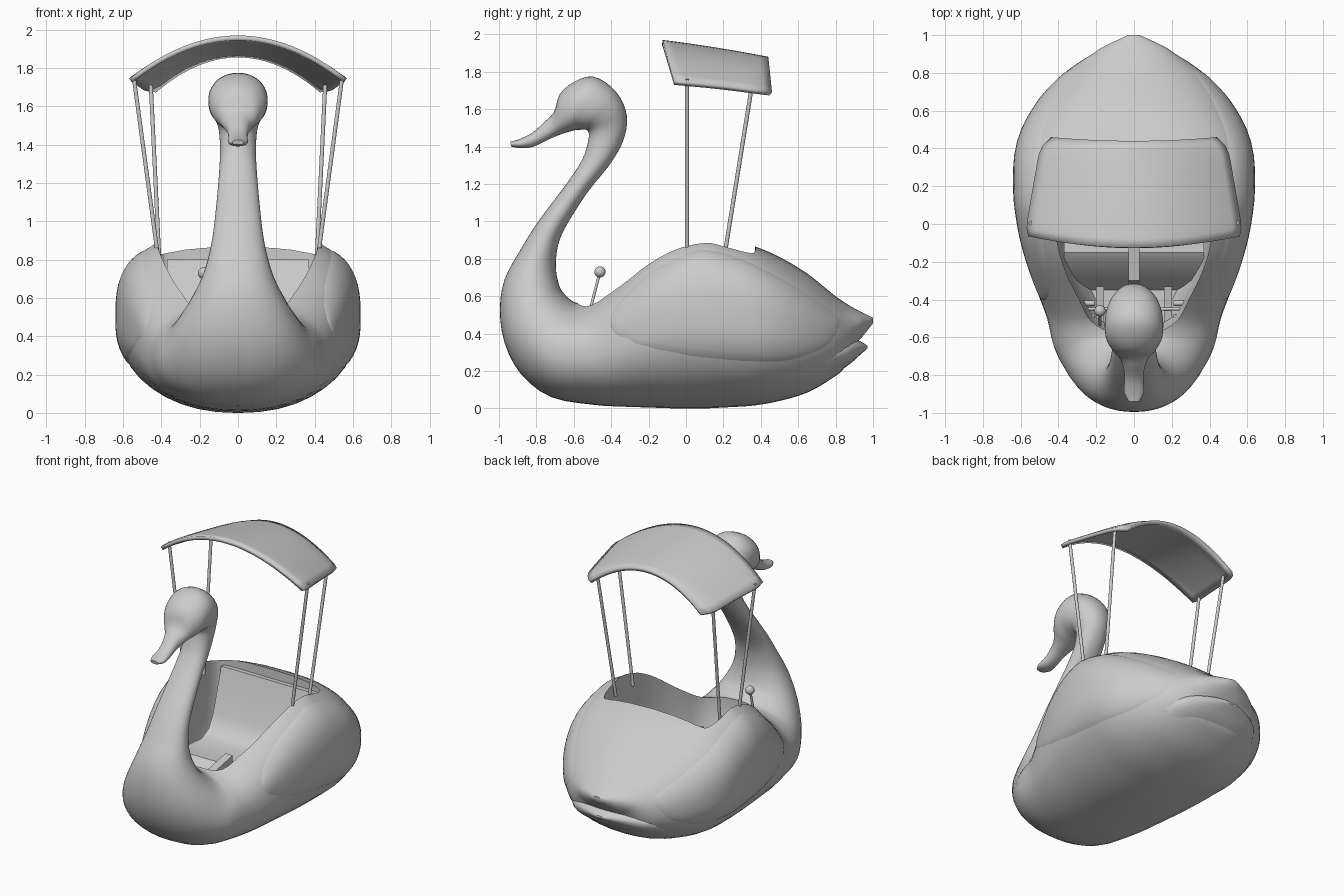
import bpy, bmesh, math
from mathutils import Vector

if "Cube" in bpy.data.objects:
    bpy.data.objects.remove(bpy.data.objects["Cube"])

GREY = (0.6, 0.6, 0.6, 1)
shell = bpy.data.materials.new("pale_grey_shell")
shell.use_nodes = True
shell.diffuse_color = GREY
shell.node_tree.nodes["Principled BSDF"].inputs["Base Color"].default_value = GREY


def finish(name, bm, angle=40):
    """Turn a bmesh into a smooth shaded object."""
    bmesh.ops.recalc_face_normals(bm, faces=bm.faces[:])
    mesh = bpy.data.meshes.new(name)
    bm.to_mesh(mesh)
    bm.free()
    ob = bpy.data.objects.new(name, mesh)
    bpy.context.collection.objects.link(ob)
    mesh.materials.append(shell)
    smooth(ob, angle)
    return ob


def smooth(ob, angle=40):
    bpy.ops.object.select_all(action="DESELECT")
    ob.select_set(True)
    bpy.context.view_layer.objects.active = ob
    bpy.ops.object.shade_smooth_by_angle(angle=math.radians(angle))


def loft(name, rings, closed=True, angle=40):
    """Skin rows of points; closed rows become capped tubes."""
    bm = bmesh.new()
    rows = [[bm.verts.new(p) for p in ring] for ring in rings]
    n = len(rows[0])
    for a, b in zip(rows, rows[1:]):
        for i in range(n if closed else n - 1):
            j = (i + 1) % n
            bm.faces.new((a[i], a[j], b[j], b[i]))
    if closed:
        bm.faces.new(rows[0])
        bm.faces.new(rows[-1])
    return finish(name, bm, angle)


def spline(keys, steps):
    """Catmull-Rom interpolation of tuples."""
    out = []
    for i in range(len(keys) - 1):
        a, b, c, d = (keys[min(max(i + k, 0), len(keys) - 1)] for k in (-1, 0, 1, 2))
        for s in range(steps):
            t = s / steps
            out.append(tuple(q + t / 2 * (r - p + t * (2*p - 5*q + 4*r - u + t * (3*q - p - 3*r + u)))
                             for p, q, r, u in zip(a, b, c, d)))
    return out + [keys[-1]]


def power(v, e):
    return math.copysign(abs(v) ** e, v)


def point(ring, t):
    """Point at angle t on a cross-section spanning bottom to top."""
    ay, az, by, bz, w, p = ring
    q = p if math.sin(t) > 0 else 2.2
    k = power(math.sin(t), 2 / q)
    return Vector((max(w, 0.004) * power(math.cos(t), 2 / q),
                   (ay + by + k * (by - ay)) / 2, (az + bz + k * (bz - az)) / 2))


def ring_points(ring, sides=40):
    return [point(ring, math.tau * i / sides) for i in range(sides)]


# Body stations: y, bottom, top, half width, squareness of the upper half
body = [(1.0, .455, .485, .03, 2), (.94, .38, .515, .16, 2), (.9, .33, .535, .22, 2),
        (.85, .22, .565, .3, 2.1), (.78, .16, .615, .39, 2.2), (.65, .085, .72, .5, 2.4),
        (.5, .04, .81, .58, 2.7), (.36, .015, .87, .615, 3), (.2, .005, .925, .62, 3),
        (.1, 0, .945, .615, 3), (-.05, 0, .91, .595, 3), (-.2, .005, .82, .56, 3),
        (-.35, .01, .69, .515, 2.8), (-.5, .02, .58, .46, 2.4)]
body = [(y, lo, y, hi, w, p) for y, lo, hi, w, p in body]

# Breast, neck, head and bill: front point, back point, half width
neck = [(-.72, .06, -.57, .565, .425), (-.88, .18, -.6, .57, .37), (-.97, .35, -.64, .6, .31),
        (-.995, .53, -.675, .65, .245), (-.97, .69, -.695, .74, .185), (-.89, .84, -.69, .84, .148),
        (-.79, 1.0, -.655, .95, .125), (-.64, 1.2, -.53, 1.15, .105), (-.555, 1.33, -.41, 1.3, .095),
        (-.525, 1.42, -.34, 1.42, .095), (-.52, 1.47, -.315, 1.53, .105), (-.535, 1.49, -.335, 1.63, .13),
        (-.56, 1.49, -.4, 1.72, .15), (-.59, 1.488, -.5, 1.775, .155), (-.63, 1.478, -.6, 1.745, .145),
        (-.67, 1.465, -.675, 1.68, .11), (-.72, 1.445, -.705, 1.585, .075), (-.77, 1.42, -.76, 1.53, .055),
        (-.83, 1.395, -.82, 1.475, .05), (-.89, 1.392, -.89, 1.44, .053), (-.935, 1.4, -.94, 1.425, .03)]
neck = [k + (2.1,) for k in neck]
swan = loft("swan_body", [ring_points(r) for r in spline(body + neck, 3)])

# Lower tail feather
tail = [(.75, .16, .75, .4, .37, 2), (.86, .225, .86, .38, .28, 2),
        (.93, .285, .93, .36, .15, 2), (.97, .32, .97, .335, .03, 2)]
loft("lower_tail", [ring_points(r, 24) for r in spline(tail, 3)])

# Cockpit opening, cut out of the body
half = spline([(.0, .37), (.33, .37), (.41, .33), (.43, .2), (.42, .0), (.395, -.15), (.35, -.28),
               (.29, -.4), (.23, -.51), (.13, -.57), (.0, -.58)], 3)
outline = half + [(-x, y) for x, y in half[-2:0:-1]]
levels = [(.16, .82), (.24, .92), (.5, 1), (1.0, 1)]
cutter = loft("cockpit_cutter", [[(x * s, y * s, z) for x, y in outline] for z, s in levels])
cut = swan.modifiers.new("cockpit", "BOOLEAN")
cut.operation = "DIFFERENCE"
cut.solver = "EXACT"
cut.object = cutter
bpy.context.view_layer.objects.active = swan
bpy.ops.object.modifier_apply(modifier=cut.name)
bpy.data.objects.remove(cutter)
smooth(swan)

# Wings: raised patches that hug the hull between a lower and an upper edge
dense = spline(body, 12)


def section(y):
    for a, b in zip(dense, dense[1:]):
        if a[0] >= y >= b[0]:
            t = (a[0] - y) / (a[0] - b[0])
            return tuple(p + (q - p) * t for p, q in zip(a, b))


def angle_at(ring, z):
    mid, h = (ring[1] + ring[3]) / 2, (ring[3] - ring[1]) / 2
    k = max(-1, min(1, (z - mid) / h))
    return math.asin(power(k, (ring[5] if k > 0 else 2.2) / 2))


edges = spline([(-.41, .45, .47), (-.36, .37, .57), (-.2, .31, .73), (0, .265, .84), (.12, .25, .86),
                (.3, .235, .81), (.5, .235, .71), (.65, .27, .62), (.77, .34, .53), (.83, .45, .48)], 3)
for side, label in ((1, "left"), (-1, "right")):
    rows = []
    for i, (y, low, high) in enumerate(edges):
        ring = section(y)
        t0, t1 = angle_at(ring, low), angle_at(ring, high)
        end = math.sin(math.pi * i / (len(edges) - 1)) ** 0.4
        row = []
        for j in range(17):
            v = j / 16
            p = point(ring, t0 + (t1 - t0) * v)
            mid = (ring[1] + ring[3]) / 2
            grow = 0.985 + 0.05 * end * math.sin(math.pi * v) ** 0.5
            row.append((side * p.x * grow, y, mid + (p.z - mid) * grow))
        rows.append(row)
    loft(label + "_wing", rows, closed=False)


def rod(name, a, b, radius, sides=10):
    a, b = Vector(a), Vector(b)
    turn = (b - a).to_track_quat("Z", "Y")
    circle = [turn @ Vector((radius * math.cos(math.tau * i / sides),
                             radius * math.sin(math.tau * i / sides), 0)) for i in range(sides)]
    return loft(name, [[a + c for c in circle], [b + c for c in circle]])


def prism(name, profile, x0, x1):
    """Extrude a side profile of (y, z) points across x."""
    return loft(name, [[(x, y, z) for y, z in profile] for x in (x0, x1)], angle=35)


# Bench seat with a sloping front and a leaning backrest
prism("bench_seat", [(-.36, .14), (-.33, .2), (-.2, .36), (-.15, .39), (.12, .37), (.2, .41),
                     (.25, .5), (.34, .8), (.39, .8), (.39, .14)], -.37, .37)
prism("centre_console", [(-.32, .14), (-.3, .4), (-.1, .44), (-.1, .14)], -.028, .028)

# Steering lever
rod("steering_lever", (-.18, -.54, .42), (-.18, -.46, .73), .008)
bm = bmesh.new()
bmesh.ops.create_uvsphere(bm, u_segments=16, v_segments=10, radius=.03)
bmesh.ops.translate(bm, verts=bm.verts[:], vec=(-.18, -.46, .73))
finish("lever_knob", bm)

# Pedal supports, cranks, pedals and roof posts, one set on each side
for side, label in ((1, "left"), (-1, "right")):
    x = side * .18
    prism(label + "_pedal_support", [(-.55, .15), (-.55, .3), (-.33, .34), (-.33, .15)], x - .02, x + .02)
    rod(label + "_pedal_axle", (x - side * .05, -.45, .33), (side * .27, -.45, .33), .008)
    for y in (-.42, -.49):
        rod(label + "_pedal", (x + side * .03, y, .34), (side * .27, y, .34), .014)
    rod(label + "_front_post", (side * .413, .005, .78), (side * .545, .005, 1.76), .011)
    rod(label + "_rear_post", (side * .41, .2, .78), (side * .455, .35, 1.71), .011)

# Arched canopy, narrower at the back, with rounded corners
rows = []
for j in range(13):
    v = j / 12
    width = .58 - .09 * v - .05 * max(0, (v - .75) / .25) ** 3 - .02 * max(0, (.15 - v) / .15) ** 2
    row = []
    for i in range(25):
        u = i / 12 - 1
        front, back = -.125 + .06 * u * u, .44 + .02 * u * u
        row.append((u * width, front + (back - front) * v,
                    1.97 - .07 * v - .02 * v * v - (.22 - .03 * v) * u * u))
    rows.append(row)
canopy = loft("canopy", rows, closed=False)
if canopy.data.polygons[0].normal.z < 0:
    canopy.data.flip_normals()
thick = canopy.modifiers.new("thickness", "SOLIDIFY")
thick.thickness = .025
thick.offset = -1
